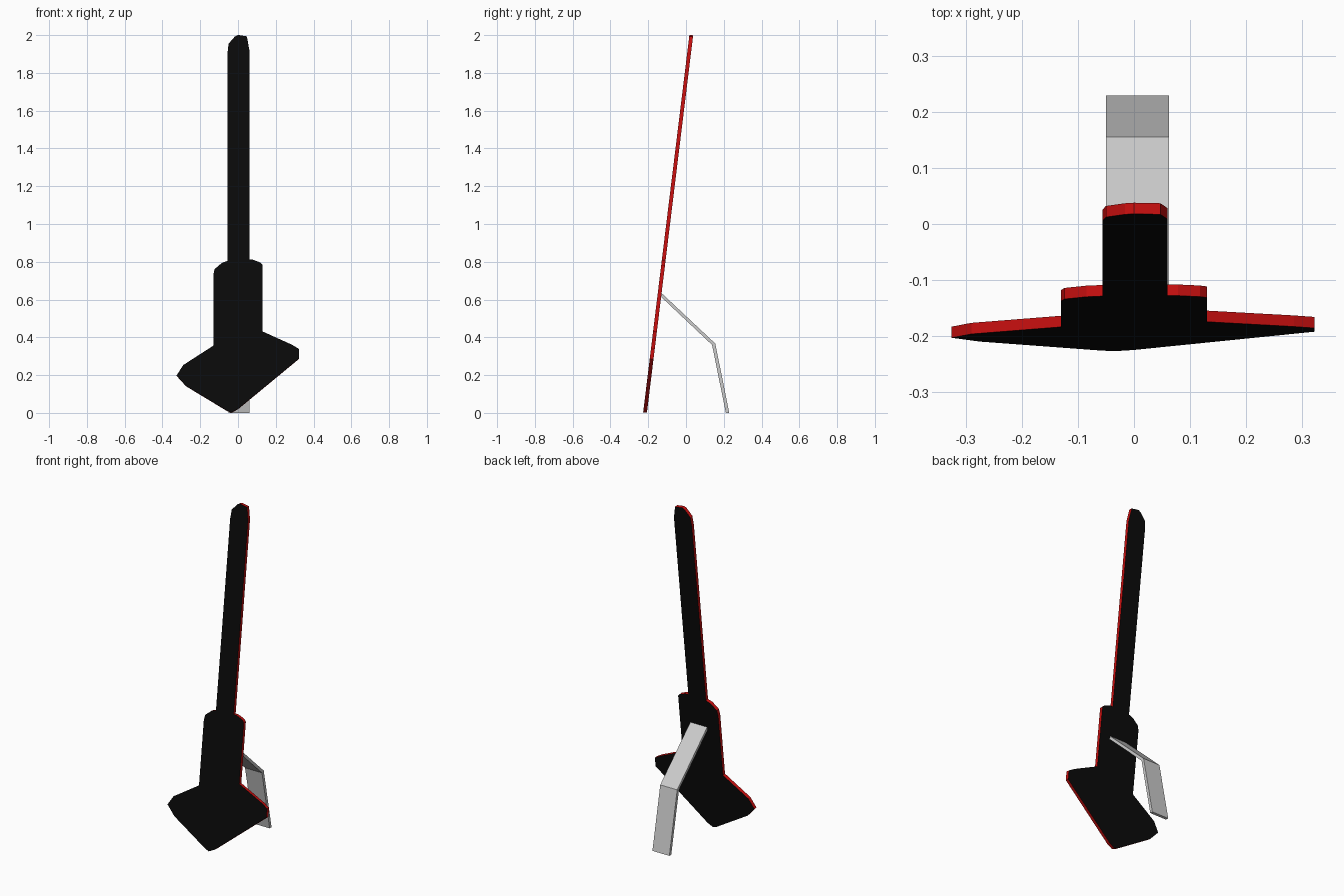
import bpy, bmesh
from mathutils import Vector

if "Cube" in bpy.data.objects:
    bpy.data.objects.remove(bpy.data.objects["Cube"])


def material(name, rgb):
    m = bpy.data.materials.new(name)
    m.diffuse_color = (*rgb, 1)
    m.use_nodes = True
    m.node_tree.nodes["Principled BSDF"].inputs["Base Color"].default_value = m.diffuse_color
    return m


def prism(name, points, offset, mats=()):
    """Extrude a closed outline by offset; caps use slot 0, rim uses slot 1."""
    bm = bmesh.new()
    cap = bm.faces.new([bm.verts.new(p) for p in points])
    ext = bmesh.ops.extrude_face_region(bm, geom=[cap], use_keep_orig=True)
    new = [g for g in ext["geom"] if isinstance(g, bmesh.types.BMVert)]
    bmesh.ops.translate(bm, verts=new, vec=offset)
    bmesh.ops.recalc_face_normals(bm, faces=bm.faces)
    if len(mats) > 1:
        for f in bm.faces:
            f.material_index = 1 if len(f.verts) == 4 else 0
    me = bpy.data.meshes.new(name)
    bm.to_mesh(me)
    bm.free()
    for m in mats:
        me.materials.append(m)
    ob = bpy.data.objects.new(name, me)
    bpy.context.collection.objects.link(ob)
    return ob


black = material("black_face", (0.003, 0.003, 0.003))
red = material("red_edge", (0.6, 0.005, 0.005))

# Leaning board: front silhouette as (x, z)
outline = [
    (-0.035, 0.002), (0.0, 0.02), (0.322, 0.286), (0.322, 0.338), (0.285, 0.36),
    (0.13, 0.43), (0.13, 0.782), (0.118, 0.795), (0.078, 0.81), (0.06, 0.81),
    (0.06, 1.92), (0.047, 1.992), (0.0, 2.0), (-0.016, 1.992), (-0.05, 1.953),
    (-0.056, 1.90), (-0.056, 0.803), (-0.085, 0.793), (-0.124, 0.76),
    (-0.13, 0.73), (-0.13, 0.355), (-0.29, 0.252), (-0.325, 0.197),
    (-0.275, 0.142), (-0.06, 0.012),
]
slope = 0.1225
normal = Vector((0, 1, -slope)).normalized()
half = 0.01
front = [Vector((x, -0.217 + slope * z, z)) - normal * half for x, z in outline]
prism("leaning_board", front, normal * 2 * half, (black, red))

# Bent rear strut: side profile as (y, z)
strut = [(-0.139, 0.643), (0.155, 0.367), (0.229, 0.0),
         (0.211, 0.0), (0.138, 0.360), (-0.139, 0.621)]
prism("rear_strut", [Vector((-0.05, y, z)) for y, z in strut], Vector((0.112, 0, 0)))
